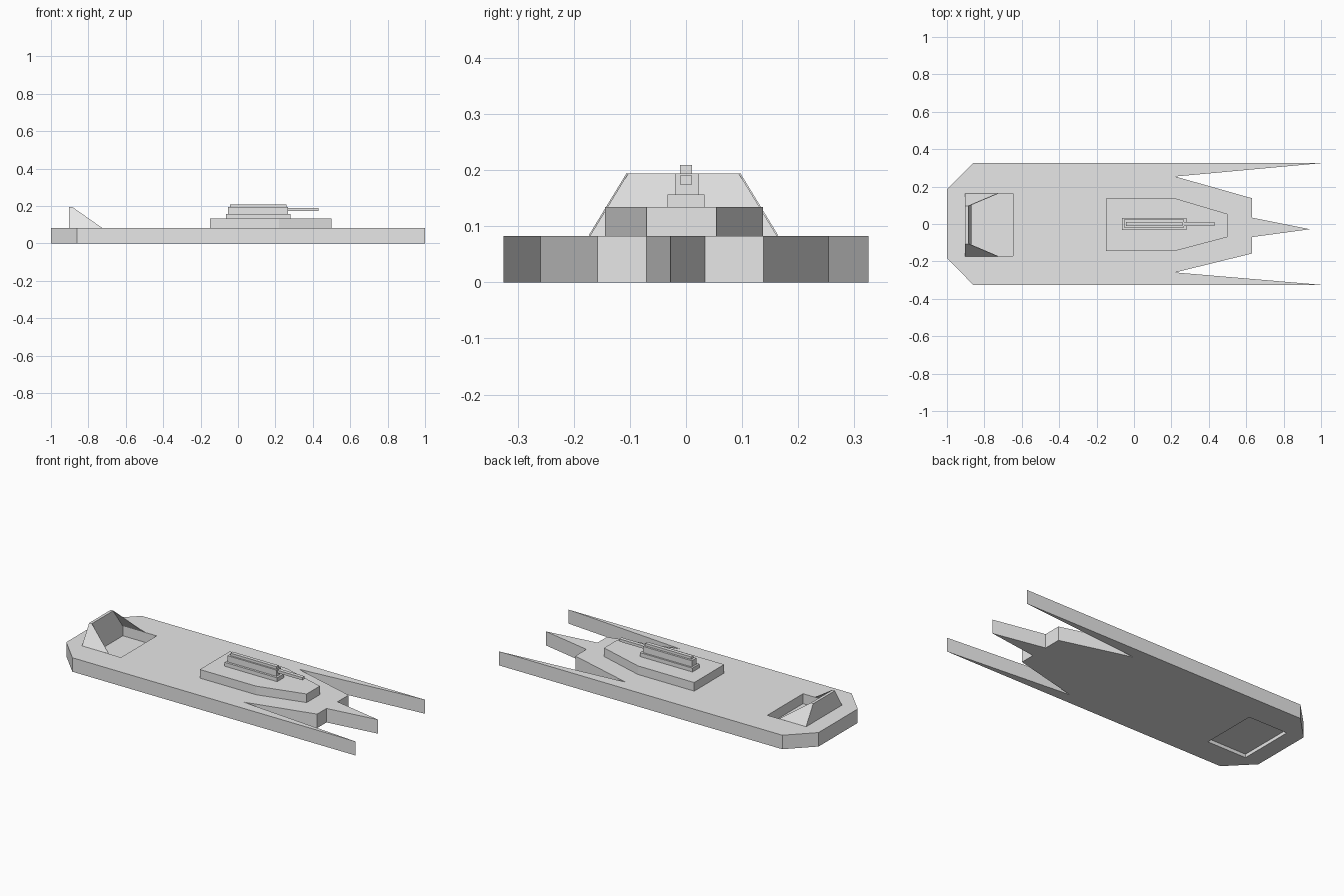
import bpy
import bmesh

cube = bpy.data.objects.get("Cube")
if cube:
    bpy.data.objects.remove(cube, do_unlink=True)

grey = bpy.data.materials.new("plain_grey")
grey.use_nodes = True
grey.diffuse_color = (0.8, 0.8, 0.8, 1)
grey.node_tree.nodes["Principled BSDF"].inputs["Base Color"].default_value = grey.diffuse_color


def finish(name, bm):
    bmesh.ops.recalc_face_normals(bm, faces=bm.faces)
    mesh = bpy.data.meshes.new(name)
    bm.to_mesh(mesh)
    bm.free()
    mesh.materials.append(grey)
    obj = bpy.data.objects.new(name, mesh)
    bpy.context.collection.objects.link(obj)
    return obj


def slab(name, loops, z0, z1):
    """Extrude an outline, with optional hole loops, from z0 up to z1."""
    bm = bmesh.new()
    edges = []
    for loop in loops:
        vs = [bm.verts.new((x, y, z0)) for x, y in loop]
        edges += [bm.edges.new((vs[i - 1], vs[i])) for i in range(len(vs))]
    bmesh.ops.triangle_fill(bm, edges=edges, use_beauty=True)
    ext = bmesh.ops.extrude_face_region(bm, geom=bm.faces[:])
    top = [g for g in ext["geom"] if isinstance(g, bmesh.types.BMVert)]
    bmesh.ops.translate(bm, verts=top, vec=(0, 0, z1 - z0))
    # Merge the fill triangles back into clean flat faces
    bmesh.ops.recalc_face_normals(bm, faces=bm.faces)
    return finish(name, bm)


def rect(x0, x1, y0, y1):
    return [(x0, y0), (x1, y0), (x1, y1), (x0, y1)]


DECK = 0.083

# Hull: forked bow, chamfered stern, open well near the stern
hull = [(-1, 0.185), (-0.86, 0.325), (1, 0.325), (0.22, 0.254), (0.63, 0.138),
        (0.63, 0.034), (0.94, -0.028), (0.63, -0.07), (0.63, -0.158),
        (0.22, -0.259), (1, -0.325), (-0.86, -0.325), (-1, -0.182)]
well = rect(-0.903, -0.648, -0.172, 0.163)
slab("hull", [hull, well], 0, DECK)
slab("well_floor", [well], 0.02, 0.024)

# Stepped superstructure
base = [(-0.15, -0.144), (0.22, -0.144), (0.5, -0.07),
        (0.5, 0.054), (0.22, 0.137), (-0.15, 0.137)]
slab("superstructure_base", [base], DECK, 0.134)
slab("turret_plinth", [rect(-0.065, 0.28, -0.033, 0.033)], 0.134, 0.157)
slab("turret_body", [rect(-0.054, 0.267, -0.02, 0.023)], 0.157, 0.194)
slab("turret_cap", [rect(-0.042, 0.26, -0.011, 0.011)], 0.194, 0.209)
slab("gun_barrel", [rect(0.267, 0.43, -0.011, 0.011)], 0.174, 0.19)

# Stern hood: thin leaning side panels
MID, LOW, HIGH, TOP = -0.0045, 0.1675, 0.1, 0.194
BACK, RIM = -0.903, -0.886
for side, s in (("left", 1), ("right", -1)):
    bm = bmesh.new()
    panel = [(BACK, LOW, DECK), (BACK, HIGH, TOP), (RIM, HIGH, TOP), (-0.727, LOW, DECK)]
    bm.faces.new([bm.verts.new((x, MID + s * y, z)) for x, y, z in panel])
    obj = finish("hood_" + side + "_panel", bm)
    solid = obj.modifiers.new("thickness", "SOLIDIFY")
    solid.thickness = 0.003
    solid.offset = 0

# Stern hood: back wall, thicker towards its foot
bm = bmesh.new()
rings = []
for z, half, front in ((DECK, LOW, -0.87), (TOP, HIGH, RIM)):
    rings.append([bm.verts.new((x, MID + y, z)) for x, y in rect(BACK, front, -half, half)])
low, high = rings
bm.faces.new(low)
bm.faces.new(high)
for i in range(4):
    bm.faces.new((low[i - 1], low[i], high[i], high[i - 1]))
finish("hood_back_wall", bm)

# Foot of the back wall inside the well
slab("hood_wall_foot", [rect(BACK, -0.87, -0.172, 0.163)], 0.024, DECK)
